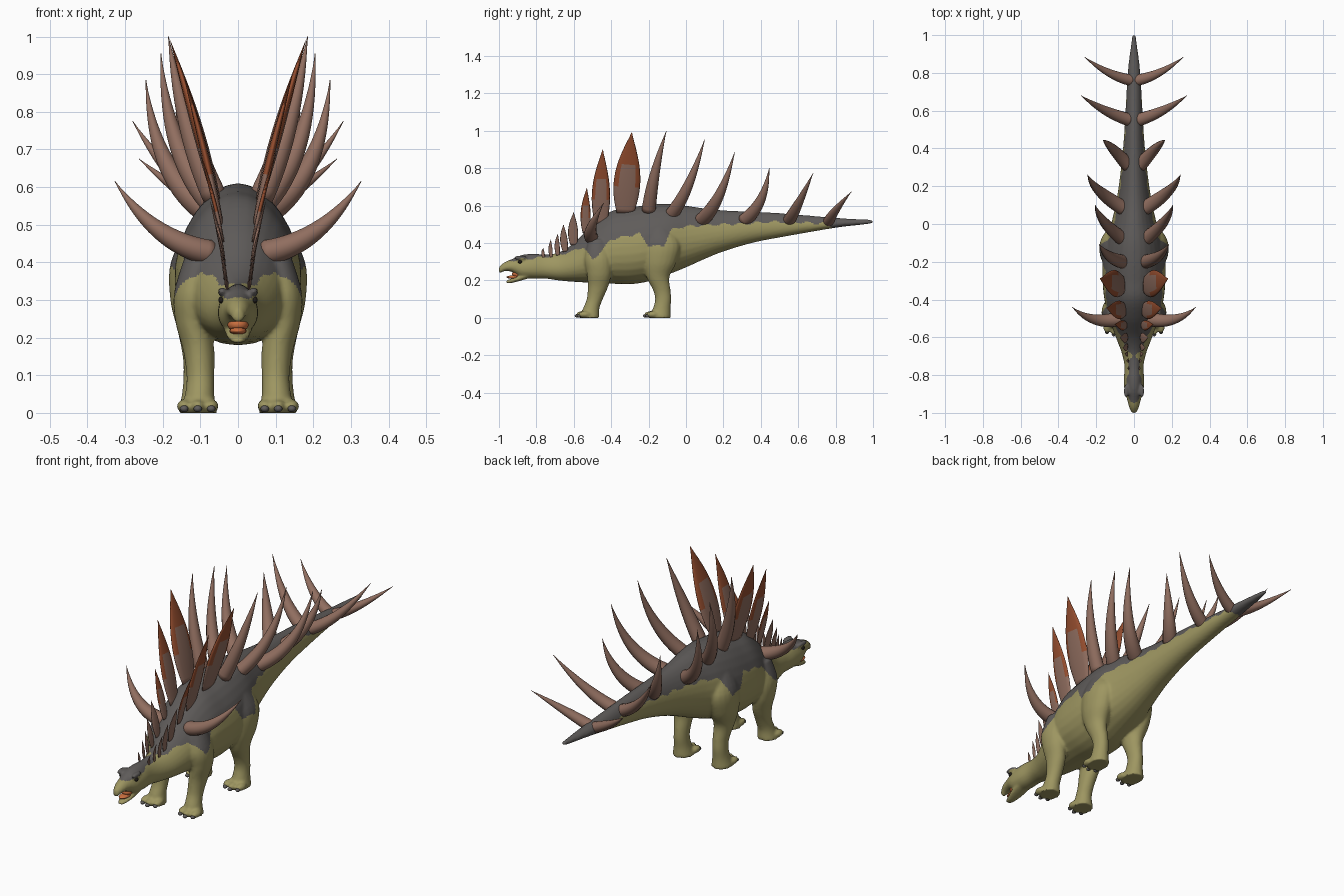
import bpy, bmesh
from math import sin, cos, pi
from mathutils import Vector

cube = bpy.data.objects.get("Cube")
if cube:
    bpy.data.objects.remove(cube)


def material(name, color):
    m = bpy.data.materials.new(name)
    m.use_nodes = True
    m.diffuse_color = (*color, 1)
    bsdf = m.node_tree.nodes["Principled BSDF"]
    bsdf.inputs["Base Color"].default_value = (*color, 1)
    bsdf.inputs["Roughness"].default_value = 0.8
    return m


OLIVE = material("olive skin", (0.34, 0.305, 0.12))
GREY = material("dark grey back", (0.115, 0.107, 0.103))
BROWN = material("brown horn", (0.28, 0.155, 0.115))
ORANGE = material("rust orange plate", (0.30, 0.075, 0.028))
MOUTH = material("mouth orange", (0.6, 0.16, 0.05))
BLACK = material("eye black", (0.015, 0.012, 0.01))


def finish(name, bm, mats):
    bmesh.ops.recalc_face_normals(bm, faces=bm.faces)
    me = bpy.data.meshes.new(name)
    bm.to_mesh(me)
    bm.free()
    for m in mats:
        me.materials.append(m)
    for p in me.polygons:
        p.use_smooth = True
    ob = bpy.data.objects.new(name, me)
    bpy.context.collection.objects.link(ob)
    return ob


def skin_rings(bm, rings):
    """Bridge closed rings of points; returns the side faces ring by ring."""
    vs = [[bm.verts.new(p) for p in ring] for ring in rings]
    n = len(vs[0])
    rows = []
    for a, b in zip(vs, vs[1:]):
        rows.append([bm.faces.new((a[k], a[(k + 1) % n], b[(k + 1) % n], b[k]))
                     for k in range(n)])
    bm.faces.new(vs[0])
    bm.faces.new(vs[-1])
    return rows


def smooth_stations(pts, steps=5):
    """Catmull-Rom through stations of any length."""
    pts = [Vector(p) for p in pts]
    out = []
    for i in range(len(pts) - 1):
        a, b, c, d = pts[max(i - 1, 0)], pts[i], pts[i + 1], pts[min(i + 2, len(pts) - 1)]
        for s in range(steps):
            t = s / steps
            out.append(b + (c - a) * (t / 2) + (a * 2 - b * 5 + c * 4 - d) * (t * t / 2)
                       + (b * 3 - a - c * 3 + d) * (t ** 3 / 2))
    return out + [pts[-1]]


def trunk(bm, stations, n=28):
    """Pear-section loft along y: (y, bottom, top, half width)."""
    rings = []
    for y, lo, hi, w in smooth_stations(stations):
        angles = [2 * pi * k / n for k in range(n)]
        rings.append([(w * cos(a) * (1 - 0.16 * sin(a)), y,
                       (lo + hi) / 2 + (hi - lo) / 2 * sin(a)) for a in angles])
    skin_rings(bm, rings)


def limb(bm, side, stations, n=20):
    """Vertical limb: (x, y, z, x radius, y radius)."""
    rings = []
    for x, y, z, rx, ry in smooth_stations(stations):
        angles = [2 * pi * k / n for k in range(n)]
        rings.append([(side * (x + rx * cos(a)), y + ry * sin(a), z) for a in angles])
    skin_rings(bm, rings)


def ball(bm, center, size):
    new = bmesh.ops.create_uvsphere(bm, u_segments=16, v_segments=10, radius=1)["verts"]
    for v in new:
        v.co = Vector([c + s * p for c, s, p in zip(center, size, v.co)])


# Body, head, jaw and legs, fused into one skin
BODY = [(-1.0, .235, .275, .012), (-.97, .25, .298, .026), (-.93, .245, .315, .036),
        (-.88, .215, .336, .05), (-.82, .21, .343, .053), (-.75, .21, .34, .05),
        (-.68, .2, .35, .065), (-.6, .193, .4, .095), (-.5, .187, .5, .13),
        (-.4, .183, .57, .155), (-.3, .18, .59, .165), (-.2, .195, .605, .165),
        (-.1, .23, .61, .15), (0, .27, .6, .12), (.1, .315, .585, .097),
        (.2, .355, .575, .08), (.35, .4, .568, .062), (.5, .43, .56, .05),
        (.8, .482, .535, .033), (.94, .498, .527, .017), (1.0, .506, .524, .009)]
JAW = [(-.96, .185, .2, .014), (-.93, .187, .212, .025), (-.88, .2, .235, .036),
       (-.83, .215, .25, .035)]
FORELEG = [(.1, -.47, .42, .04, .05), (.12, -.47, .32, .05, .072), (.12, -.465, .24, .046, .066),
           (.105, -.47, .17, .042, .055), (.1, -.488, .1, .037, .043),
           (.102, -.507, .05, .039, .044), (.105, -.515, 0, .05, .052)]
HINDLEG = [(.09, -.15, .5, .04, .06), (.115, -.13, .4, .064, .1), (.12, -.14, .3, .06, .09),
           (.115, -.15, .22, .046, .062), (.11, -.13, .15, .037, .047),
           (.11, -.122, .1, .035, .043), (.11, -.13, .05, .039, .047),
           (.11, -.14, 0, .05, .058)]
bm = bmesh.new()
trunk(bm, BODY)
trunk(bm, JAW)
TOES = []
for side in (1, -1):
    limb(bm, side, FORELEG)
    limb(bm, side, HINDLEG)
    ball(bm, (side * .042, -.885, .322), (.013, .035, .012))
    for heel in (-.555, -.19):
        for k in (-1, 0, 1):
            toe = Vector((side * .107 + k * .036, heel + .012 * abs(k), .018))
            ball(bm, toe, (.02, .034, .018))
            TOES.append(toe)
body = finish("body", bm, [OLIVE, GREY])
mod = body.modifiers.new("fuse", "REMESH")
mod.mode, mod.voxel_size, mod.use_smooth_shade = "VOXEL", .007, True
mod = body.modifiers.new("soften", "SMOOTH")
mod.factor, mod.iterations = .5, 4
fused = bpy.data.meshes.new_from_object(
    body.evaluated_get(bpy.context.evaluated_depsgraph_get()))
body.modifiers.clear()
body.data = fused

# Grey saddle over the olive hide: height limit along the body
EDGE = [(-1.1, .29), (-.8, .32), (-.62, .35), (-.55, .38), (-.5, .31), (-.45, .36),
        (-.4, .42), (-.25, .45), (-.2, .385), (-.12, .385), (-.08, .47), (0, .49),
        (.2, .5), (.5, .515), (.75, .505), (.85, .45), (1.1, .4)]


def saddle(y):
    for (a, p), (b, q) in zip(EDGE, EDGE[1:]):
        if a <= y <= b:
            return p + (q - p) * (y - a) / (b - a) + .006 * sin(y * 70)
    return 1


fused.materials.clear()
for m in (OLIVE, GREY):
    fused.materials.append(m)
for p in fused.polygons:
    p.use_smooth = True
    p.material_index = int(p.center.z > saddle(p.center.y))


def horn(name, base, mid, tip, width, thick, profile, mats, rule=None, n=14, steps=18):
    """Tapered curved horn or leaf; width runs fore and aft."""
    base, mid, tip = Vector(base), Vector(mid), Vector(tip)
    rings = []
    for i in range(steps + 1):
        t = i / steps
        c = base * (1 - t) ** 2 + mid * (2 * t * (1 - t)) + tip * t * t
        d = ((mid - base) * (1 - t) + (tip - mid) * t).normalized()
        w = (Vector((0, 1, 0)) - d * d.y).normalized()
        f = max(profile(t), .03) * width
        rings.append([c + w * (f * cos(2 * pi * k / n)) + d.cross(w) * (f * thick * sin(2 * pi * k / n))
                      for k in range(n)])
    bm = bmesh.new()
    rows = skin_rings(bm, rings)
    for i, row in enumerate(rows):
        for k, f in enumerate(row):
            if rule:
                f.material_index = rule((i + .5) / steps, abs(cos(2 * pi * (k + .5) / n)))
    finish(name, bm, mats)


def spike_taper(t):
    return 1 - t ** 1.7


def leaf(t):
    return sin(pi * (.22 + .78 * t))


def leaf_paint(t, across):
    return int(t > .36 and not (t < .62 and across < .5))


# Curved spikes: base, bend, tip, radius
SPIKES = [("shoulder_spike", (.07, -.5, .425), (.22, -.54, .45), (.327, -.44, .615), .038),
          ("hip_spike_1", (.06, -.2, .57), (.15, -.18, .76), (.185, -.105, 1.0), .037),
          ("hip_spike_2", (.06, -.08, .55), (.19, .02, .68), (.205, .1, .955), .037),
          ("hip_spike_3", (.05, .08, .52), (.22, .18, .6), (.245, .26, .885), .04),
          ("tail_spike_1", (.03, .31, .52), (.13, .42, .6), (.165, .445, .8), .037),
          ("tail_spike_2", (.02, .55, .52), (.16, .59, .58), (.28, .68, .775), .034),
          ("tail_spike_3", (.01, .76, .51), (.13, .78, .56), (.263, .885, .675), .03)]
# Leaf plates: base, tip, half width
PLATES = [((.055, -.325, .56), (.18, -.29, .99), .071), ((.045, -.455, .5), (.145, -.445, .9), .049),
          ((.04, -.535, .455), (.102, -.53, .695), .027), ((.036, -.6, .39), (.075, -.6, .565), .027),
          ((.035, -.645, .355), (.06, -.655, .5), .02), ((.033, -.685, .335), (.05, -.685, .45), .014),
          ((.03, -.72, .325), (.042, -.722, .42), .011), ((.028, -.76, .325), (.036, -.762, .375), .009)]
for side, word in ((1, "left"), (-1, "right")):
    def flip(p):
        return (side * p[0], p[1], p[2])

    for name, base, mid, tip, r in SPIKES:
        horn(f"{word}_{name}", flip(base), flip(mid), flip(tip), r, .9, spike_taper, [BROWN])
    for i, (base, tip, w) in enumerate(PLATES):
        mid = (Vector(base) + Vector(tip)) / 2 - Vector((.008, .008, 0))
        horn(f"{word}_plate_{i + 1}", flip(base), flip(mid), flip(tip), w, .22, leaf,
             [BROWN, ORANGE], leaf_paint if i < 3 else None)
    # Eyes
    bm = bmesh.new()
    ball(bm, (side * .044, -.888, .3), (.008, .011, .009))
    finish(f"{word}_eye", bm, [BLACK])

# Tongue and mouth lining
bm = bmesh.new()
ball(bm, (0, -.915, .218), (.023, .045, .01))
ball(bm, (0, -.9, .235), (.028, .03, .02))
finish("mouth", bm, [MOUTH])

# Claws
bm = bmesh.new()
for toe in TOES:
    ball(bm, toe + Vector((0, -.028, -.007)), (.011, .012, .009))
finish("claws", bm, [GREY])
